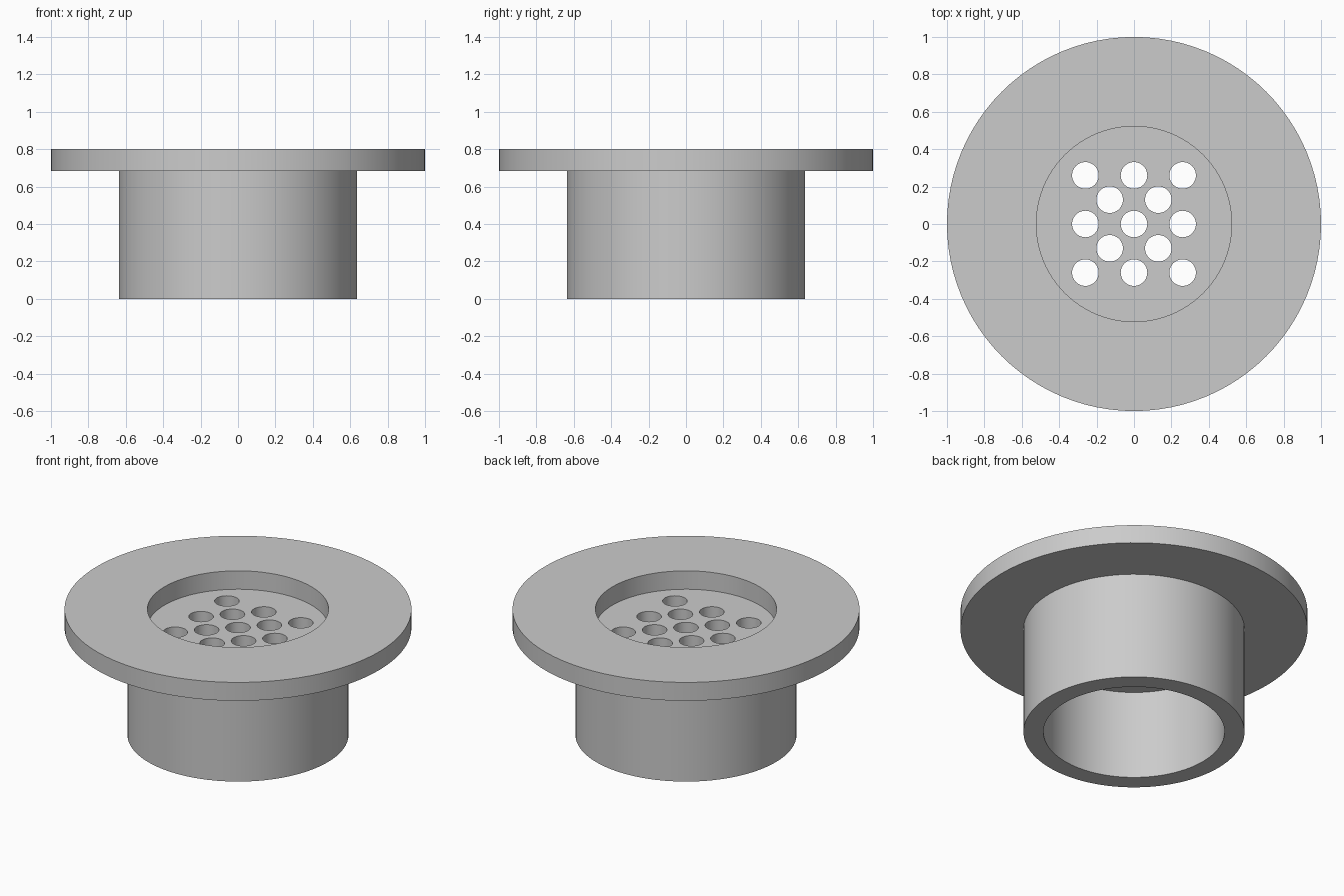
import bpy, bmesh, math
from mathutils import Matrix

if "Cube" in bpy.data.objects:
    bpy.data.objects.remove(bpy.data.objects["Cube"])

SEG = 96
grey = bpy.data.materials.new("plain grey")
grey.diffuse_color = (0.6, 0.6, 0.6, 1)
grey.use_nodes = True
grey.node_tree.nodes["Principled BSDF"].inputs["Base Color"].default_value = grey.diffuse_color


def finish(ob):
    """Assign the material and smooth the round walls."""
    ob.data.materials.clear()
    ob.data.materials.append(grey)
    bpy.ops.object.select_all(action='DESELECT')
    ob.select_set(True)
    bpy.context.view_layer.objects.active = ob
    bpy.ops.object.shade_smooth_by_angle(angle=math.radians(30))


def lathe(name, profile):
    """Revolve a closed (radius, z) profile around z."""
    bm = bmesh.new()
    rings = []
    for r, z in profile:
        rings.append([bm.verts.new((r * math.cos(2 * math.pi * i / SEG),
                                    r * math.sin(2 * math.pi * i / SEG), z))
                      for i in range(SEG)])
    for k, a in enumerate(rings):
        b = rings[(k + 1) % len(rings)]
        for i in range(SEG):
            j = (i + 1) % SEG
            bm.faces.new((a[i], a[j], b[j], b[i]))
    bmesh.ops.recalc_face_normals(bm, faces=bm.faces)
    me = bpy.data.meshes.new(name)
    bm.to_mesh(me)
    bm.free()
    ob = bpy.data.objects.new(name, me)
    bpy.context.collection.objects.link(ob)
    finish(ob)


def perforated_disc(name, radius, z0, z1, holes, hole_r):
    """Filled 2D curve with round holes, extruded and turned into a mesh."""
    cu = bpy.data.curves.new(name, 'CURVE')
    cu.dimensions = '2D'
    cu.fill_mode = 'BOTH'
    cu.extrude = (z1 - z0) / 2
    for x, y, r, n in [(0, 0, radius, SEG)] + [(x, y, hole_r, 40) for x, y in holes]:
        sp = cu.splines.new('POLY')
        sp.points.add(n - 1)
        for i, p in enumerate(sp.points):
            t = 2 * math.pi * i / n
            p.co = (x + r * math.cos(t), y + r * math.sin(t), 0, 1)
        sp.use_cyclic_u = True
    ob = bpy.data.objects.new(name, cu)
    bpy.context.collection.objects.link(ob)
    bpy.ops.object.select_all(action='DESELECT')
    ob.select_set(True)
    bpy.context.view_layer.objects.active = ob
    bpy.ops.object.convert(target='MESH')
    ob = bpy.context.view_layer.objects.active
    ob.name = name
    # weld the caps to the walls so normals are consistent
    bm = bmesh.new()
    bm.from_mesh(ob.data)
    bmesh.ops.remove_doubles(bm, verts=bm.verts, dist=1e-5)
    bmesh.ops.recalc_face_normals(bm, faces=bm.faces)
    bm.transform(Matrix.Translation((0, 0, (z0 + z1) / 2)))
    bm.to_mesh(ob.data)
    bm.free()
    finish(ob)


# flange and tube in one turned body
lathe("flanged_tube", [(0.522, 0), (0.637, 0), (0.637, 0.683),
                       (1, 0.683), (1, 0.8), (0.522, 0.8)])

# recessed strainer plate: 3x3 holes with a 2x2 set between them
P = 0.26
holes = [(x * P, y * P) for x in (-1, 0, 1) for y in (-1, 0, 1)]
holes += [(x * P, y * P) for x in (-0.5, 0.5) for y in (-0.5, 0.5)]
perforated_disc("strainer_plate", 0.522, 0.565, 0.683, holes, 0.071)
